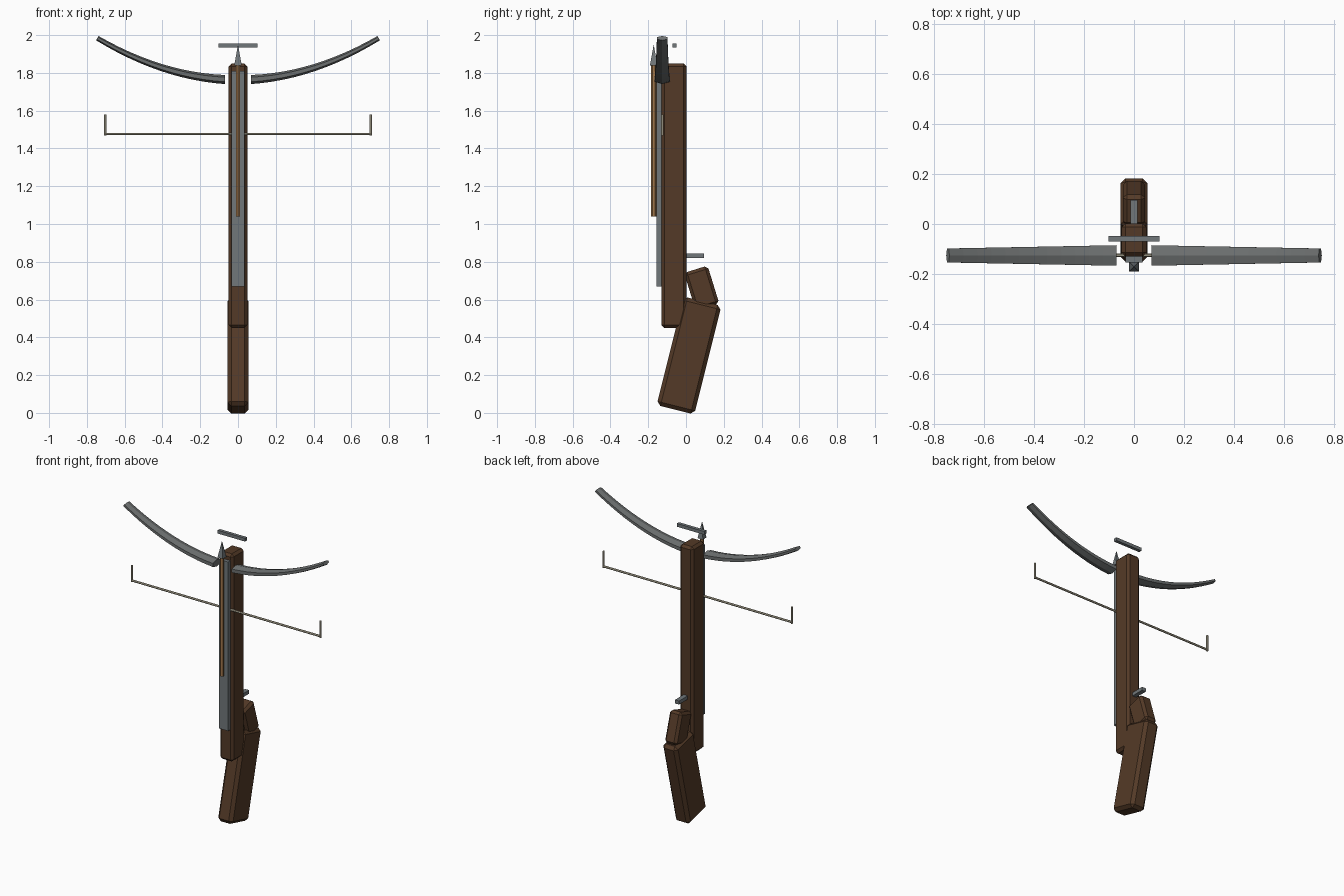
import bpy, bmesh, math
from mathutils import Matrix, Vector

if "Cube" in bpy.data.objects:
    bpy.data.objects.remove(bpy.data.objects["Cube"])


def material(name, rgb):
    m = bpy.data.materials.new(name)
    m.diffuse_color = (*rgb, 1.0)
    m.use_nodes = True
    m.node_tree.nodes["Principled BSDF"].inputs["Base Color"].default_value = m.diffuse_color
    return m


WOOD = material("dark wood", (0.088, 0.042, 0.020))
STEEL = material("rail steel", (0.165, 0.185, 0.195))
BOW = material("bow steel", (0.15, 0.16, 0.16))
CORD = material("cord", (0.48, 0.44, 0.33))
SHAFT = material("bolt wood", (0.35, 0.18, 0.07))


def finish(name, bm, mat):
    bmesh.ops.recalc_face_normals(bm, faces=bm.faces)
    me = bpy.data.meshes.new(name)
    bm.to_mesh(me)
    bm.free()
    me.materials.append(mat)
    ob = bpy.data.objects.new(name, me)
    bpy.context.collection.objects.link(ob)
    return ob


def box(name, centre, size, mat, chamfer=0.0, tilt=0.0):
    """Box with optional chamfered edges, tilted about x."""
    bm = bmesh.new()
    bmesh.ops.create_cube(bm, size=1.0)
    bmesh.ops.scale(bm, vec=size, verts=bm.verts)
    if chamfer:
        bmesh.ops.bevel(bm, geom=bm.edges[:], offset=chamfer, segments=1,
                        affect='EDGES')
    bmesh.ops.transform(bm, verts=bm.verts,
                        matrix=Matrix.Translation(centre) @ Matrix.Rotation(tilt, 4, 'X'))
    return finish(name, bm, mat)


def rod(name, a, b, r1, r2, sides, mat, turn=0.0):
    """Cylinder or cone from a to b."""
    a, b = Vector(a), Vector(b)
    bm = bmesh.new()
    rot = Vector((0, 0, 1)).rotation_difference(b - a).to_matrix().to_4x4()
    bmesh.ops.create_cone(bm, cap_ends=True, segments=sides, radius1=r1, radius2=r2,
                          depth=(b - a).length,
                          matrix=Matrix.Translation((a + b) / 2) @ rot
                          @ Matrix.Rotation(turn, 4, 'Z'))
    return finish(name, bm, mat)


def limb(name, side):
    """Tapered six-sided bow arm swept along a parabola."""
    bm = bmesh.new()
    n, rings = 12, []
    for i in range(n + 1):
        t = i / n
        x = 0.07 + 0.675 * t
        slope = math.atan(2 * 0.398 * x) if i else 0.0
        z = 1.763 + 0.398 * x * x
        hy, hz = 0.041 - 0.013 * t, 0.024 - 0.011 * t
        ring = []
        for k in range(6):
            a = math.tau * k / 6
            u, v = hy * math.sin(a) / math.sin(math.pi / 3), hz * math.cos(a)
            ring.append(bm.verts.new((side * (x - v * math.sin(slope)), -0.126 + u,
                                      z + v * math.cos(slope))))
        rings.append(ring)
    for p, q in zip(rings, rings[1:]):
        for k in range(6):
            bm.faces.new((p[k], p[(k + 1) % 6], q[(k + 1) % 6], q[k]))
    bm.faces.new(rings[0])
    bm.faces.new(rings[-1])
    return finish(name, bm, BOW)


# Wooden body
box("stock", (0, -0.064, 1.15), (0.10, 0.134, 1.40), WOOD, 0.016)
box("butt", (0, 0.016, 0.304), (0.11, 0.205, 0.592), WOOD, 0.02, -0.245)
box("grip", (0, 0.083, 0.660), (0.09, 0.13, 0.21), WOOD, 0.016, 0.30)

# Steel fittings
box("rail", (0, -0.140, 1.24), (0.07, 0.03, 1.14), STEEL)
box("stirrup_bar", (0, -0.060, 1.945), (0.204, 0.022, 0.022), STEEL)
box("trigger", (0, 0.049, 0.833), (0.03, 0.095, 0.024), STEEL)

# Bolt with a four-sided head
rod("bolt_shaft", (0, -0.171, 1.04), (0, -0.171, 1.845), 0.0135, 0.0135, 6, SHAFT)
rod("bolt_head", (0, -0.171, 1.84), (0, -0.171, 1.95), 0.028, 0.0, 4, STEEL, math.pi / 4)

# Bow arms and string ends, mirrored
for label, s in (("left", -1), ("right", 1)):
    limb(label + "_limb", s)
    rod(label + "_string_end", (s * 0.703, -0.125, 1.468), (s * 0.703, -0.125, 1.58),
        0.007, 0.007, 6, CORD)

# String
rod("string", (-0.703, -0.125, 1.477), (0.703, -0.125, 1.477), 0.007, 0.007, 6, CORD)
